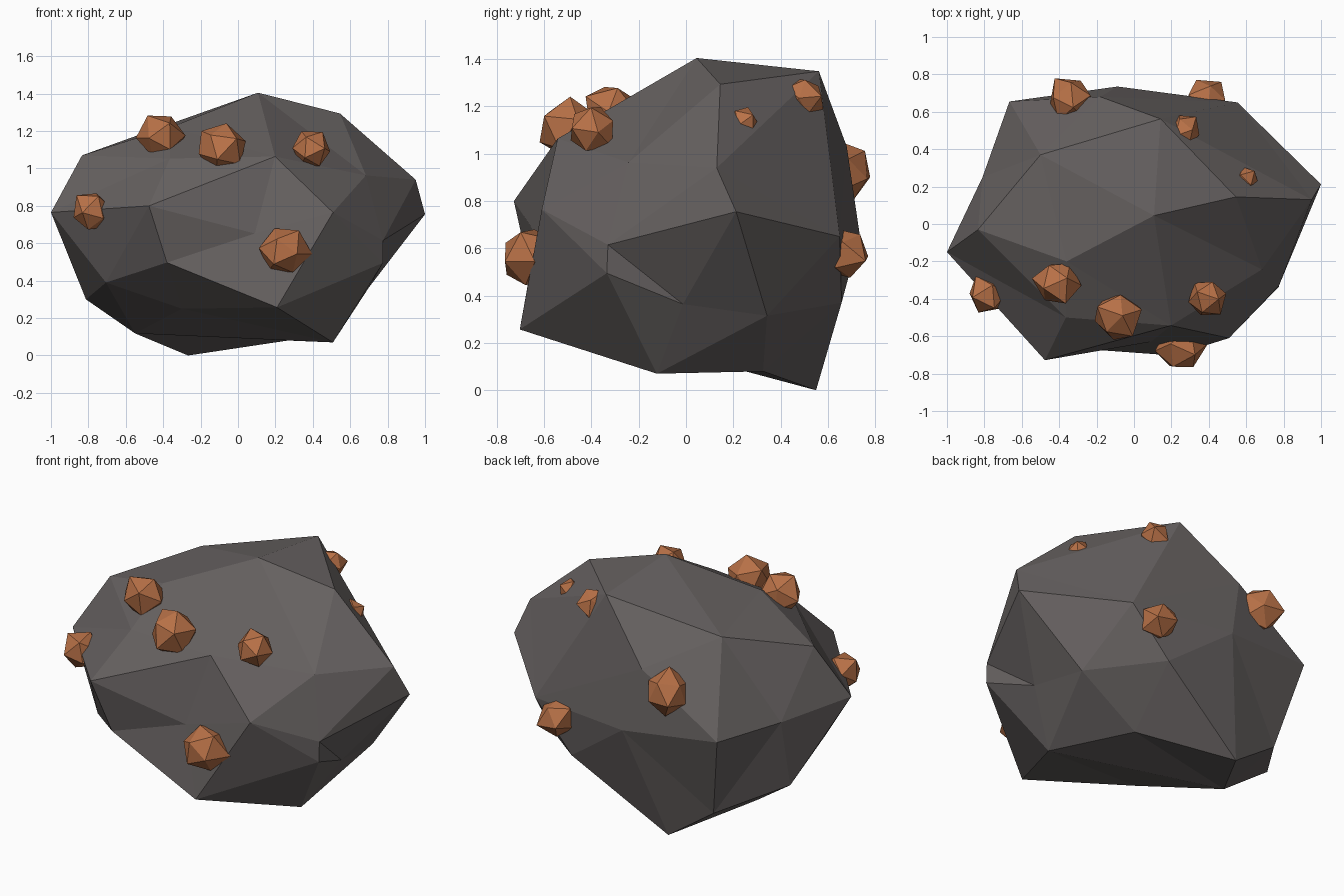
import bpy, bmesh, random
from mathutils import Vector, Euler

random.seed(4)


def material(name, rgb):
    m = bpy.data.materials.new(name)
    m.diffuse_color = (*rgb, 1)
    return m


def add_object(name, bm, mat):
    bmesh.ops.recalc_face_normals(bm, faces=bm.faces)
    mesh = bpy.data.meshes.new(name)
    bm.to_mesh(mesh)
    bm.free()
    mesh.materials.append(mat)
    ob = bpy.data.objects.new(name, mesh)
    bpy.context.collection.objects.link(ob)
    return ob


rock_grey = material("rock grey", (0.132, 0.119, 0.117))
copper = material("copper ore", (0.48, 0.165, 0.063))

# Boulder: corner points, skinned by hulling their directions on a sphere,
# so that slightly hollow corners are kept
corners = [
    (-1, -.15, .765), (-.834, -.03, 1.07), (.107, .045, 1.405), (.545, .145, 1.294),
    (.95, .13, .94), (1, .212, .755), (.775, -.33, .615), (.775, -.335, .495),
    (.7, -.013, .364), (.66, .343, .315), (.508, -.123, .07), (.267, .326, .08),
    (-.267, .55, 0), (-.55, .11, .118), (-.555, .53, .2), (-.813, .166, .3),
    (-.706, -.33, .39), (-.3, -.35, .25), (-.38, -.66, .497), (.209, -.703, .257),
    (.09, -.63, .652), (-.476, -.728, .8), (.508, -.61, .765), (.198, -.543, 1.064),
    (-.364, -.5, 1.053), (.684, -.243, .963), (-.36, -.2, 1.22), (-.5, .37, 1.19),
    (.142, .562, 1.349), (-.18, .68, 1.03), (-.088, .735, .655), (-.666, .655, .705),
    (-.81, .25, .71), (.553, .65, .65), (.304, .658, .37)]
bm = bmesh.new()
pairs = []
for x, y, z in corners:
    direction = Vector((x, y / .73, (z - .7) / .7)).normalized()
    pairs.append((bm.verts.new(direction), Vector((x, y, z))))
bmesh.ops.convex_hull(bm, input=bm.verts[:])
for v, co in pairs:
    v.co = co
add_object("boulder", bm, rock_grey)

# Ore chunks: rough icosahedra half sunk into the boulder (x, y, z, radius)
chunks = [
    (-.41, -.31, 1.17, .13), (-.09, -.49, 1.11, .135), (.39, -.395, 1.10, .105),
    (.245, -.66, .56, .137), (-.78, -.37, .765, .115), (-.34, .665, .925, .13),
    (.39, .66, .585, .118), (.27, .495, 1.235, .09), (.595, .235, 1.125, .075)]
for i, (x, y, z, r) in enumerate(chunks):
    bm = bmesh.new()
    bmesh.ops.create_icosphere(bm, subdivisions=1, radius=r)
    turn = Euler([random.uniform(0, 6.28) for _ in range(3)]).to_matrix()
    for v in bm.verts:
        v.co = turn @ v.co * random.uniform(.87, 1.12) + Vector((x, y, z))
    add_object(f"ore_chunk_{i + 1}", bm, copper)
